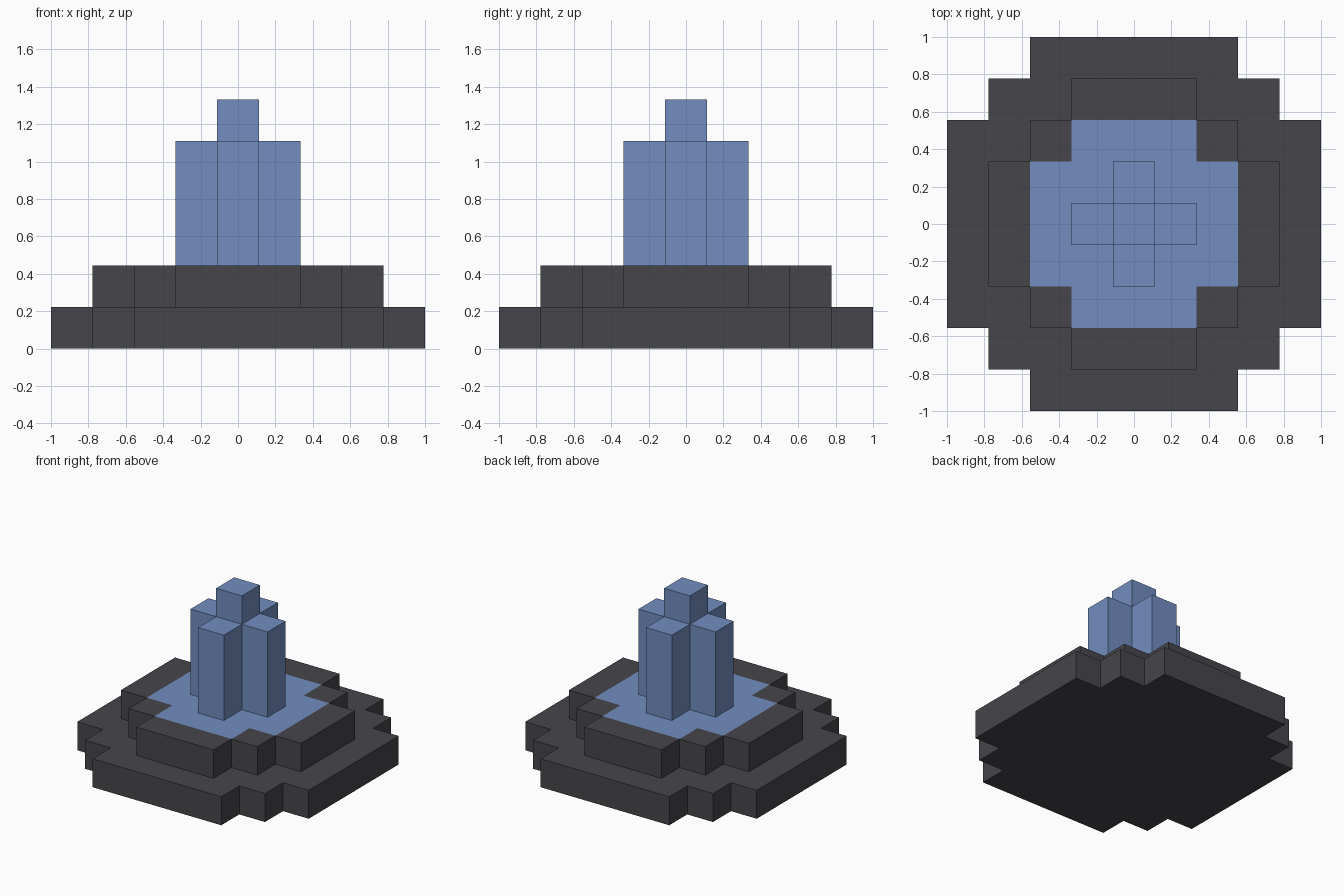
import bpy
import bmesh

U = 2 / 9  # edge of one block

if "Cube" in bpy.data.objects:
    bpy.data.objects.remove(bpy.data.objects["Cube"])


def make_material(name, rgb):
    mat = bpy.data.materials.new(name)
    mat.use_nodes = True
    mat.diffuse_color = (*rgb, 1)
    mat.node_tree.nodes["Principled BSDF"].inputs["Base Color"].default_value = (*rgb, 1)
    return mat


STONE = make_material("dark stone", (0.061, 0.060, 0.069))
WATER = make_material("blue water", (0.168, 0.270, 0.527))


def inside(plan, i, j):
    """plan[k] is the reach in blocks, along x, of the rows k blocks off centre."""
    return abs(j) < len(plan) and abs(i) <= plan[abs(j)]


def stepped_solid(name, plan, bottom, top, materials, pool=()):
    """Extrude a symmetric block plan; top faces inside the pool take the second material."""
    bm = bmesh.new()
    reach = max(plan[0], len(plan) - 1)
    cells = range(-reach, reach + 1)
    corners = ((-0.5, -0.5), (0.5, -0.5), (0.5, 0.5), (-0.5, 0.5))
    for i in cells:
        for j in cells:
            if inside(plan, i, j):
                bm.faces.new([bm.verts.new(((i + a) * U, (j + b) * U, bottom * U))
                              for a, b in corners])
    bmesh.ops.remove_doubles(bm, verts=bm.verts, dist=0.001)
    ext = bmesh.ops.extrude_face_region(bm, geom=bm.faces[:], use_keep_orig=True)
    raised = [g for g in ext["geom"] if isinstance(g, bmesh.types.BMVert)]
    bmesh.ops.translate(bm, vec=(0, 0, (top - bottom) * U), verts=raised)
    bmesh.ops.recalc_face_normals(bm, faces=bm.faces)
    for face in bm.faces:
        c = face.calc_center_median() / U
        if face.normal.z > 0.5 and inside(pool, round(c.x), round(c.y)):
            face.material_index = 1
    bmesh.ops.dissolve_limit(bm, angle_limit=0.01, verts=bm.verts, edges=bm.edges,
                             delimit={'MATERIAL'})
    mesh = bpy.data.meshes.new(name)
    bm.to_mesh(mesh)
    bm.free()
    for mat in materials:
        mesh.materials.append(mat)
    obj = bpy.data.objects.new(name, mesh)
    bpy.context.collection.objects.link(obj)
    return obj


# Stone basin in two tiers, with the pool flush in the upper one
stepped_solid("lower_tier", (4, 4, 4, 3, 2), 0, 1, [STONE])
stepped_solid("upper_tier", (3, 3, 2, 1), 1, 2, [STONE, WATER], pool=(2, 2, 1))

# Cross-shaped water column and its central spout
stepped_solid("water_column", (1, 0), 2, 5, [WATER])
stepped_solid("water_spout", (0,), 5, 6, [WATER])
